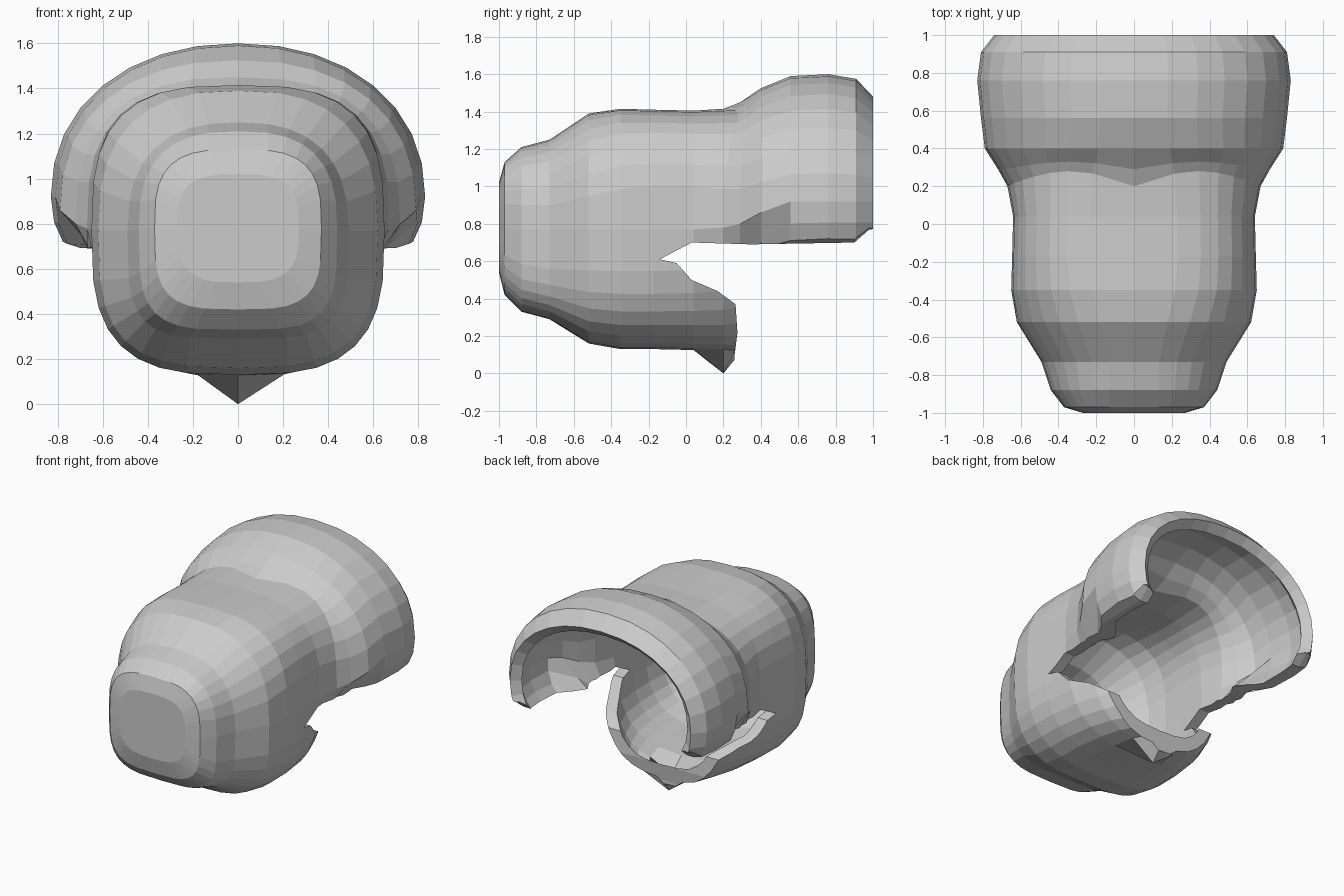
import bpy, bmesh, math

if "Cube" in bpy.data.objects:
    bpy.data.objects.remove(bpy.data.objects["Cube"])

SEG = 32
# stations: y, half width, bottom z, middle z, top z, squareness above, below
STATIONS = [
    (-1.00, 0.27, 0.54, 0.78, 1.02, 3.2, 3.2),
    (-0.97, 0.37, 0.42, 0.78, 1.13, 3.2, 3.6),
    (-0.88, 0.44, 0.33, 0.77, 1.21, 2.7, 3.8),
    (-0.73, 0.49, 0.29, 0.77, 1.25, 2.5, 4.0),
    (-0.52, 0.62, 0.16, 0.77, 1.39, 2.6, 3.2),
    (-0.35, 0.65, 0.13, 0.77, 1.415, 3.0, 3.1),
    (-0.17, 0.645, 0.13, 0.77, 1.41, 3.2, 3.1),
    (0.04, 0.64, 0.125, 0.77, 1.405, 3.2, 3.0),
    (0.20, 0.67, 0.12, 0.78, 1.415, 2.9, 2.9),
    (0.29, 0.72, 0.11, 0.80, 1.45, 2.6, 2.7),
    (0.40, 0.79, 0.25, 0.86, 1.525, 2.3, 2.4),
    (0.56, 0.81, 0.40, 0.92, 1.59, 2.15, 2.2),
    (0.76, 0.83, 0.42, 0.92, 1.60, 2.15, 2.2),
    (0.91, 0.81, 0.42, 0.92, 1.575, 2.15, 2.2),
    (1.00, 0.74, 0.42, 0.92, 1.48, 2.15, 2.2),
]
# sideways curl of the lower lip, and V-shaped crease at the hood, by station y
LIP_CURL = {0.04: 0.04, 0.20: 0.18, 0.29: 0.32, 0.40: 0.32}
CREASE = {0.20: 0.08, 0.29: 0.04}


def ring(bm, y, hw, lo, mid, hi, n_up, n_low):
    verts = []
    for i in range(SEG):
        a = 2 * math.pi * i / SEG
        c, s = math.sin(a), math.cos(a)
        n, h = (n_up, hi - mid) if s > 0 else (n_low, mid - lo)
        x = math.copysign(abs(c) ** (2 / n), c) * hw
        z = mid + math.copysign(abs(s) ** (2 / n), s) * h
        yy = y
        if s > 0.3:
            yy += CREASE.get(y, 0) * math.sin(math.pi * min(1, abs(x) / 0.68))
        elif s < 0:
            x *= 1 - LIP_CURL.get(y, 0) * min(1, -2.5 * s)
        # pointed tip under the lower lip
        if y == 0.20 and i == SEG // 2:
            z = 0.0
        verts.append(bm.verts.new((x, yy, z)))
    return verts


def make_object(name, bm):
    me = bpy.data.meshes.new(name)
    bm.to_mesh(me)
    bm.free()
    ob = bpy.data.objects.new(name, me)
    bpy.context.collection.objects.link(ob)
    return ob


# shell: lofted rings closed by a flat nose
bm = bmesh.new()
rings = [ring(bm, *st) for st in STATIONS]
for r0, r1 in zip(rings, rings[1:]):
    for i in range(SEG):
        j = (i + 1) % SEG
        bm.faces.new((r0[i], r1[i], r1[j], r0[j]))
bm.faces.new(rings[0])
# make the normals face outwards (nose looks towards -y)
bmesh.ops.recalc_face_normals(bm, faces=bm.faces[:])
bm.faces.ensure_lookup_table()
if bm.faces[-1].normal.y > 0:
    bmesh.ops.reverse_faces(bm, faces=bm.faces[:])
shell = make_object("hollow_shell", bm)

# cutter: side profile of the open underside and notch; the first points
# are the rim of the hood, which slopes up towards the outside
profile = [(1.3, 0.77), (0.98, 0.77), (0.90, 0.70), (0.35, 0.69), (0.03, 0.70),
           (-0.14, 0.61), (-0.05, 0.59), (0.03, 0.50), (0.17, 0.44),
           (0.265, 0.37), (0.275, 0.22), (0.26, 0.10), (0.26, -0.5), (1.3, -0.5)]
bm = bmesh.new()
slices = []
for x, lift in ((-1.2, 0.15), (-0.70, 0), (0.70, 0), (1.2, 0.15)):
    slices.append([bm.verts.new((x, y, z + (lift if k < 5 else 0)))
                   for k, (y, z) in enumerate(profile)])
for s0, s1 in zip(slices, slices[1:]):
    for i in range(len(profile)):
        bm.faces.new((s0[i - 1], s0[i], s1[i], s1[i - 1]))
bm.faces.new(slices[0])
bm.faces.new(slices[-1])
bmesh.ops.triangulate(bm, faces=bm.faces[:])
bmesh.ops.recalc_face_normals(bm, faces=bm.faces[:])
cutter = make_object("underside_cutter", bm)
cutter.hide_render = True
cutter.display_type = 'WIRE'

# wall thickness, then the opening
wall = shell.modifiers.new("wall", 'SOLIDIFY')
wall.thickness = 0.08
wall.offset = -1
cut = shell.modifiers.new("opening", 'BOOLEAN')
cut.operation = 'DIFFERENCE'
cut.solver = 'EXACT'
cut.object = cutter
